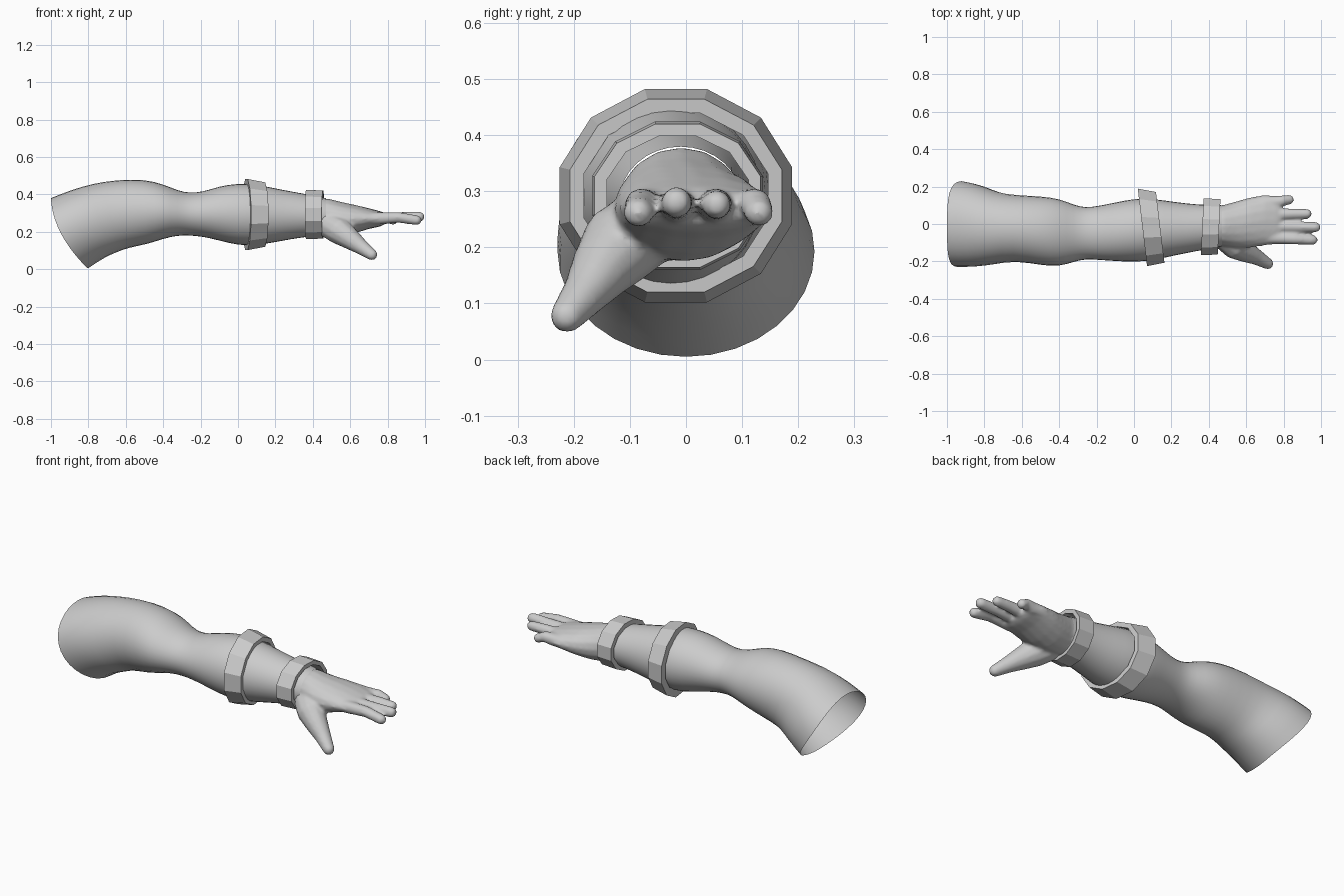
import bpy
import bmesh
from math import sin, cos, pi
from mathutils import Vector

if "Cube" in bpy.data.objects:
    bpy.data.objects.remove(bpy.data.objects["Cube"])


def loft(bm, rings, caps=False, closed=False):
    """Skin a list of point rings with quads."""
    vs = [[bm.verts.new(p) for p in r] for r in rings]
    n = len(vs[0])
    pairs = list(zip(vs, vs[1:]))
    if closed:
        pairs.append((vs[-1], vs[0]))
    for a, b in pairs:
        for i in range(n):
            j = (i + 1) % n
            bm.faces.new((a[i], a[j], b[j], b[i]))
    if caps:
        bm.faces.new(vs[0][::-1])
        bm.faces.new(vs[-1])


def section(x, y0, y1, z0, z1, slant=0, n=16):
    """Oval ring around the x axis; slant pushes its lower part forward."""
    pts = []
    for i in range(n):
        c, s = cos(2 * pi * i / n), sin(2 * pi * i / n)
        t = (1 - s) / 2
        dx = slant * (t * t + 0.25 * max(c, 0) * t)
        pts.append((x + dx, (y0 + y1) / 2 + c * (y1 - y0) / 2,
                    (z0 + z1) / 2 + s * (z1 - z0) / 2))
    return pts


def tube(bm, path):
    """Round-ended limb through (x, y, z, radius) points."""
    pts = [Vector(p[:3]) for p in path]
    d = (pts[-1] - pts[0]).normalized()
    u = d.cross(Vector((0, 0, 1))).normalized()
    v = d.cross(u)
    rs = [p[3] for p in path]
    for k in (0.4, 0.75, 0.97):
        pts.append(Vector(path[-1][:3]) + d * path[-1][3] * k)
        rs.append(path[-1][3] * (1 - k * k) ** 0.5)
    loft(bm, [[p + r * (u * cos(a) + v * sin(a))
               for a in [2 * pi * i / 12 for i in range(12)]]
              for p, r in zip(pts, rs)], caps=True)


def finish(bm, name, smooth):
    bmesh.ops.recalc_face_normals(bm, faces=bm.faces)
    for f in bm.faces:
        f.smooth = smooth
    me = bpy.data.meshes.new(name)
    bm.to_mesh(me)
    bm.free()
    ob = bpy.data.objects.new(name, me)
    bpy.context.collection.objects.link(ob)
    return ob


# Upper arm, elbow and forearm: one open shell
bm = bmesh.new()
loft(bm, [section(*s) for s in [
    (-1.00, -.235, .235, .00, .385, .20),
    (-.90, -.235, .215, .06, .425, .19),
    (-.78, -.22, .17, .085, .462, .13),
    (-.65, -.20, .158, .11, .482, .06),
    (-.50, -.225, .152, .13, .485, .02),
    (-.40, -.232, .14, .16, .458, 0),
    (-.32, -.205, .105, .178, .422, 0),
    (-.26, -.19, .09, .178, .41, 0),
    (-.19, -.195, .10, .172, .415, 0),
    (-.10, -.202, .118, .15, .447, 0),
    (.00, -.207, .14, .123, .463, 0),
    (.10, -.20, .14, .123, .458, 0),
    (.22, -.17, .12, .145, .43, 0),
    (.35, -.145, .105, .17, .407, 0),
    (.47, -.122, .103, .178, .382, 0)]])
arm = finish(bm, "arm", True)
arm.modifiers.new("smooth", 'SUBSURF').levels = 1
arm.modifiers["smooth"].render_levels = 1

# Hand: palm, four fingers and thumb fused into one skin
bm = bmesh.new()
loft(bm, [section(*s) for s in [
    (.42, -.11, .095, .19, .375),
    (.48, -.12, .102, .175, .378),
    (.55, -.13, .122, .175, .36),
    (.62, -.127, .142, .19, .345),
    (.70, -.115, .156, .215, .326),
    (.76, -.107, .15, .228, .31),
    (.785, -.09, .135, .24, .30)]], caps=True)
for base_y, tip_x, tip_y, tip_z, r in [
        (-.075, .955, -.085, .262, .027), (-.014, .97, -.017, .28, .028),
        (.052, .925, .055, .276, .026), (.118, .83, .13, .262, .026)]:
    tube(bm, [(.68, base_y, .27, .034), (.76, base_y, .272, .033),
              ((.76 + tip_x) / 2, (base_y + tip_y) / 2, .277, .029),
              (tip_x, tip_y, tip_z, r)])
tube(bm, [(.47, -.06, .245, .07), (.54, -.115, .205, .074),
          (.60, -.15, .162, .058), (.66, -.18, .118, .042),
          (.715, -.212, .078, .031)])
hand = finish(bm, "hand", True)
m = hand.modifiers.new("fuse", 'REMESH')
m.mode = 'VOXEL'
m.voxel_size = 0.009
m.use_smooth_shade = True
m = hand.modifiers.new("soften", 'SMOOTH')
m.factor = 0.5
m.iterations = 4


def cuff(name, x0, x1, cy, cz, ry, rz, taper, thick, lean):
    """Twelve-sided band with a rectangular profile."""
    bm = bmesh.new()
    rings = []
    for x, inset in [(x0, 0), (x1, taper), (x1, taper + thick), (x0, taper + thick)]:
        ring = []
        for i in range(12):
            a = 2 * pi * (i + 0.5) / 12
            y = cos(a) * (ry - inset) / cos(pi / 12)
            z = sin(a) * (rz - inset) / cos(pi / 12)
            ring.append((x + lean * y, cy + y, cz + z))
        rings.append(ring)
    loft(bm, rings, closed=True)
    return finish(bm, name, False)


# Bands around the forearm and wrist
cuff("forearm_band", .045, .14, -.018, .292, .207, .19, .018, .025, -.12)
cuff("wrist_band", .365, .455, -.015, .292, .152, .132, .004, .022, .05)
